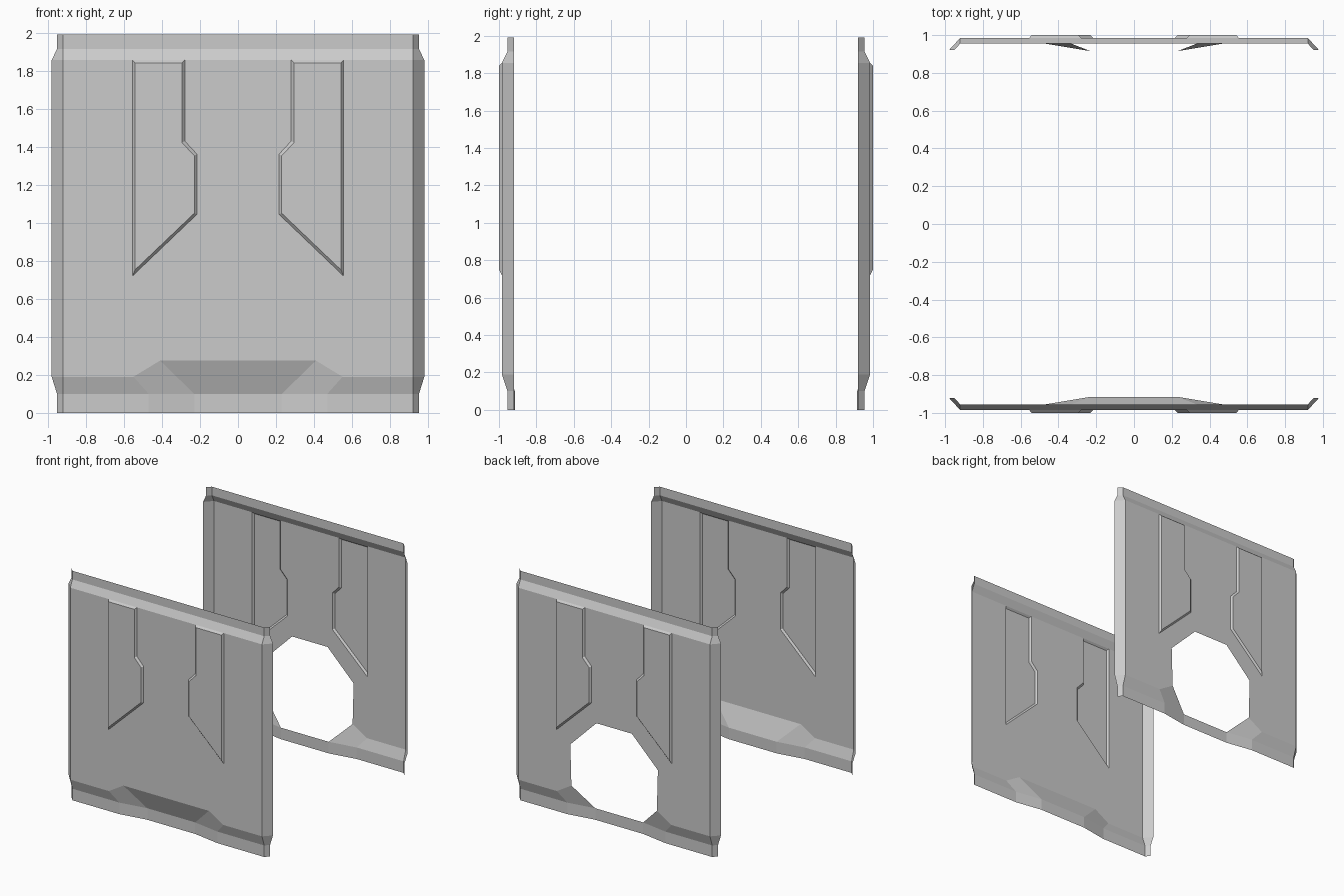
import bpy, bmesh

if "Cube" in bpy.data.objects:
    bpy.data.objects.remove(bpy.data.objects["Cube"])

FACE, EDGE, RECESS, RAISED, LIP = 0.985, 0.955, 0.915, 1.0, 0.92   # depths from centre

# (height, depth, flange end x) up the side of a panel
PROFILE = [(0, EDGE, 0.952), (0.10, EDGE, 0.952), (0.19, FACE, 0.98),
           (1.855, FACE, 0.98), (1.915, EDGE, 0.952), (1.99, EDGE, 0.952)]
# raised pad on one half of the panel (x, z): base outline and raised outline
PAD_BASE = [(0.28, 1.855), (0.28, 1.43), (0.215, 1.36), (0.215, 1.045), (0.555, 0.72), (0.555, 1.855)]
PAD_TOP = [(0.295, 1.84), (0.295, 1.422), (0.23, 1.353), (0.23, 1.05), (0.542, 0.752), (0.542, 1.84)]


def at(depth, pts):
    return [(x, depth, z) for x, z in pts]


def wall_panel(name, side, opening):
    bm = bmesh.new()

    def face(pts):
        f = bm.faces.new([bm.verts.new((x, y * side, z)) for x, y, z in pts])
        f.normal_update()
        if f.normal.y * side < 0:
            f.normal_flip()

    # main face wraps around the pad and the bottom recess
    lower = [(0.42, 0.63), (0.17, 0.88), (0, 0.88)] if opening else [(0, 0.275)]
    face(at(FACE, [(0, 1.855)] + PAD_BASE +
            [(0.92, 1.855), (0.92, 0.19), (0.55, 0.19), (0.41, 0.275)] + lower))

    # raised pad and its bevelled rim
    base, top = at(FACE, PAD_BASE), at(RAISED, PAD_TOP)
    face(top)
    for i in range(len(base)):
        j = (i + 1) % len(base)
        face([base[i], base[j], top[j], top[i]])

    # folded side flange
    for (z0, y0, x0), (z1, y1, x1) in zip(PROFILE, PROFILE[1:]):
        face([(0.92, y0, z0), (x0, LIP, z0), (x1, LIP, z1), (0.92, y1, z1)])

    # top slope and top rim
    for (z0, y0, _), (z1, y1, _) in zip(PROFILE[3:], PROFILE[4:]):
        face([(0, y0, z0), (0.92, y0, z0), (0.92, y1, z1), (0, y1, z1)])

    # bottom slope, recess cheek and recess floor
    face([(0.55, FACE, 0.19), (0.92, FACE, 0.19), (0.92, EDGE, 0.10), (0.47, EDGE, 0.10)])
    face([(0.41, FACE, 0.275), (0.55, FACE, 0.19), (0.47, EDGE, 0.10), (0.23, RECESS, 0.10)])
    if not opening:
        face([(0, FACE, 0.275), (0.41, FACE, 0.275), (0.23, RECESS, 0.10), (0, RECESS, 0.10)])

    # bottom rim
    rim = [(0, RECESS), (0.23, RECESS), (0.47, EDGE), (0.92, EDGE)]
    for (xa, ya), (xb, yb) in zip(rim, rim[1:]):
        face([(xa, ya, 0), (xb, yb, 0), (xb, yb, 0.10), (xa, ya, 0.10)])

    bmesh.ops.remove_doubles(bm, verts=bm.verts, dist=0.0005)
    mesh = bpy.data.meshes.new(name)
    bm.to_mesh(mesh)
    bm.free()
    ob = bpy.data.objects.new(name, mesh)
    bpy.context.collection.objects.link(ob)
    ob.modifiers.new("mirror_x", 'MIRROR').use_axis[0] = True


wall_panel("front_wall_panel", -1, False)
wall_panel("back_wall_panel_with_opening", 1, True)
